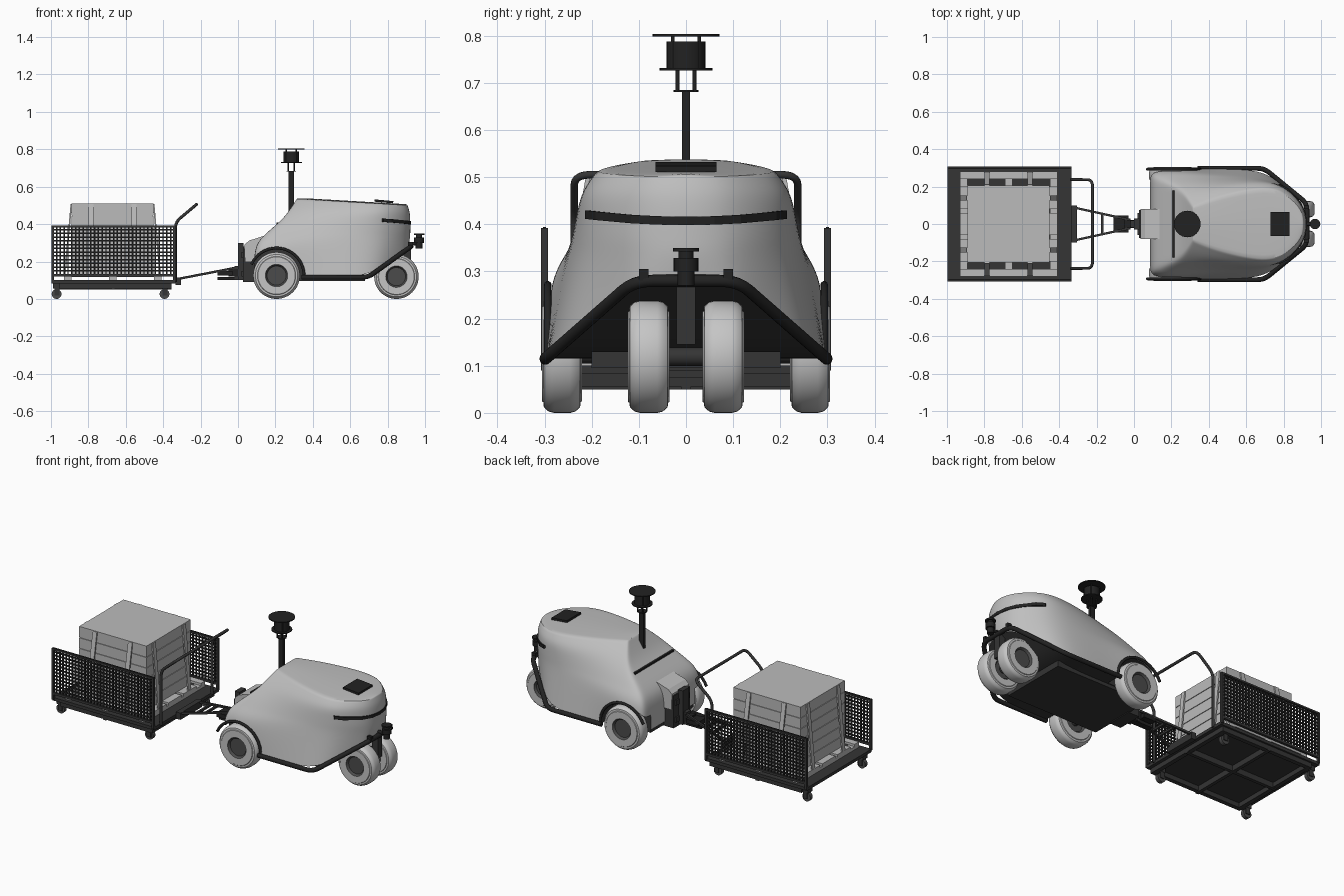
import bpy, bmesh, math
from mathutils import Vector, Matrix

if "Cube" in bpy.data.objects:
    bpy.data.objects.remove(bpy.data.objects["Cube"])


def material(name, v):
    m = bpy.data.materials.new(name)
    m.diffuse_color = (v, v, v, 1)
    m.use_nodes = True
    m.node_tree.nodes["Principled BSDF"].inputs["Base Color"].default_value = m.diffuse_color
    return m


BODY = material("light grey paint", 0.52)
TYRE = material("pale grey rubber", 0.56)
CRATE = material("crate grey", 0.50)
DARK = material("dark grey metal", 0.035)
BLACK = material("black trim", 0.016)
HUB = material("hub grey", 0.07)


def finish(name, bm, *mats, angle=None):
    bmesh.ops.recalc_face_normals(bm, faces=bm.faces)
    me = bpy.data.meshes.new(name)
    bm.to_mesh(me)
    bm.free()
    ob = bpy.data.objects.new(name, me)
    bpy.context.collection.objects.link(ob)
    for m in mats:
        me.materials.append(m)
    if angle:
        smooth(ob, angle)
    return ob


def activate(ob):
    bpy.ops.object.select_all(action='DESELECT')
    ob.select_set(True)
    bpy.context.view_layer.objects.active = ob


def smooth(ob, angle):
    activate(ob)
    bpy.ops.object.shade_smooth_by_angle(angle=math.radians(angle))


def boxes(name, mat, *bounds):
    """One mesh made of boxes given as (x0, x1, y0, y1, z0, z1)."""
    bm = bmesh.new()
    for x0, x1, y0, y1, z0, z1 in bounds:
        mx = Matrix.Translation(((x0 + x1) / 2, (y0 + y1) / 2, (z0 + z1) / 2))
        bmesh.ops.create_cube(bm, size=1, matrix=mx @ Matrix.Diagonal((x1 - x0, y1 - y0, z1 - z0, 1)))
    return finish(name, bm, mat)


def bars(name, mat, w, t, *ends):
    """Flat bars of width w and thickness t between pairs of points."""
    bm = bmesh.new()
    for a, b in ends:
        a, b = Vector(a), Vector(b)
        mx = Matrix.Translation((a + b) / 2) @ (b - a).to_track_quat('Z', 'Y').to_matrix().to_4x4()
        bmesh.ops.create_cube(bm, size=1, matrix=mx @ Matrix.Diagonal((w, t, (b - a).length, 1)))
    return finish(name, bm, mat)


def rods(name, mat, *specs, seg=24):
    """Cylinders given as (start, end, radius)."""
    bm = bmesh.new()
    for a, b, r in specs:
        a, b = Vector(a), Vector(b)
        mx = Matrix.Translation((a + b) / 2) @ (b - a).to_track_quat('Z', 'Y').to_matrix().to_4x4()
        bmesh.ops.create_cone(bm, cap_ends=True, segments=seg, radius1=r, radius2=r, depth=(b - a).length, matrix=mx)
    return finish(name, bm, mat, angle=40)


def tube(name, mat, pts, r, bend=0.0):
    pts = [Vector(p) for p in pts]
    path = [pts[0]]
    for p, q, n in zip(pts, pts[1:], pts[2:]):
        if not bend:
            path.append(q)
            continue
        a, b = q + (p - q).normalized() * bend, q + (n - q).normalized() * bend
        path += [a * (1 - t) ** 2 + q * 2 * t * (1 - t) + b * t * t for t in (0, .2, .4, .6, .8, 1)]
    path.append(pts[-1])
    cu = bpy.data.curves.new(name, 'CURVE')
    cu.dimensions = '3D'
    cu.bevel_depth, cu.bevel_resolution, cu.use_fill_caps = r, 3, True
    sp = cu.splines.new('POLY')
    sp.points.add(len(path) - 1)
    for pt, co in zip(sp.points, path):
        pt.co = (*co, 1)
    ob = bpy.data.objects.new(name, cu)
    bpy.context.collection.objects.link(ob)
    cu.materials.append(mat)
    activate(ob)
    bpy.ops.object.convert(target='MESH')
    smooth(bpy.context.object, 50)


def wheel(name, x, y, r, width):
    h, hub = width / 2, r * 0.48
    half = [(0, h - .012), (hub * .85, h - .012), (hub, h), (r * .8, h), (r * .82, h - .003),
            (r - .012, h - .004), (r - .003, h - .014), (r, h - .026)]
    prof = half + [(a, -b) for a, b in reversed(half)]
    bm = bmesh.new()
    vs = [bm.verts.new((x + a, y + b, r)) for a, b in prof]
    es = [bm.edges.new(e) for e in zip(vs, vs[1:])]
    bmesh.ops.spin(bm, geom=vs + es, cent=(x, y, r), axis=(0, 1, 0), angle=math.tau, steps=48, use_merge=True)
    bmesh.ops.remove_doubles(bm, verts=bm.verts, dist=1e-5)
    for f in bm.faces:
        c = f.calc_center_median()
        f.material_index = int(math.hypot(c.x - x, c.z - r) < hub)
    finish(name, bm, TYRE, HUB, angle=30)


# Body shell: half outlines (x, y) from rear centre to nose, with rear and nose heights
LEVELS = [
    (.115, .28, [(.085, 0), (.085, .285), (.20, .297), (.40, .295), (.69, .295), (.80, .20), (.875, .125), (.905, .08), (.915, 0)]),
    (.275, .335, [(.085, 0), (.085, .28), (.20, .30), (.40, .268), (.69, .252), (.81, .195), (.885, .12), (.915, .065), (.924, 0)]),
    (.335, .37, [(.13, 0), (.13, .245), (.22, .252), (.40, .247), (.70, .247), (.815, .193), (.89, .12), (.916, .062), (.924, 0)]),
    (.42, .42, [(.235, 0), (.235, .20), (.29, .205), (.42, .222), (.70, .243), (.82, .19), (.89, .115), (.916, .06), (.924, 0)]),
    (.485, .465, [(.28, 0), (.28, .15), (.31, .155), (.43, .195), (.71, .236), (.82, .187), (.89, .112), (.914, .058), (.921, 0)]),
    (.548, .50, [(.315, 0), (.315, .09), (.335, .098), (.45, .145), (.71, .205), (.815, .16), (.88, .098), (.902, .05), (.908, 0)]),
]


def body_shell():
    bm = bmesh.new()
    crease = bm.edges.layers.float.new('crease_edge')
    rings, n = [], 10
    for k, (zr, zn, pts) in enumerate(LEVELS):
        pts = [pts[0], (pts[1][0], pts[1][1] * .8)] + pts[1:]

        def z_at(x):
            if k == 0:
                return .115 + max(0, x - .69) * .75
            return zr + (zn - zr) * (x - .1) / .82
        half = [(x, y, z_at(x)) for x, y in pts]
        full = half + [(x, -y, z) for x, y, z in reversed(half[1:-1])]
        rings.append([bm.verts.new(p) for p in full])
    m = len(rings[0])
    for a, b in zip(rings, rings[1:]):
        for i in range(m):
            bm.faces.new((a[i], a[(i + 1) % m], b[(i + 1) % m], b[i]))
    # roof crown and dark floor, both split along the centre line
    for ring, mat, lift in ((rings[0], 1, 0), (rings[-1], 0, .008)):
        mid = {i: bm.verts.new((ring[i].co.x, 0, ring[i].co.z + lift)) for i in range(3, n - 1)}
        for s in (1, -1):
            r = [ring[s * i % m] for i in range(n)]
            fs = [bm.faces.new((r[0], r[1], r[2], r[3], mid[3])), bm.faces.new((r[8], r[9], mid[8]))]
            fs += [bm.faces.new((r[i], r[i + 1], mid[i + 1], mid[i])) for i in range(3, 8)]
            for f in fs:
                f.material_index = mat
        for i in range(m):
            bm.edges.get((ring[i], ring[(i + 1) % m]))[crease] = 1 if mat else .7
    ob = finish("body_shell", bm, BODY, DARK)
    sub = ob.modifiers.new("round", 'SUBSURF')
    sub.levels = sub.render_levels = 3
    # wheel arch cutters
    cut = bmesh.new()
    for s in (1, -1):
        mx = Matrix.Translation((.206, s * .30, .125)) @ Matrix.Rotation(math.pi / 2, 4, 'X')
        bmesh.ops.create_cone(cut, cap_ends=True, segments=48, radius1=.143, radius2=.143, depth=.19, matrix=mx)
    for f in cut.faces:
        f.material_index = 1
    cutter = finish("arch_cutter", cut, BODY, DARK)
    cutter.hide_render = True
    mod = ob.modifiers.new("arches", 'BOOLEAN')
    mod.operation, mod.solver, mod.object = 'DIFFERENCE', 'EXACT', cutter
    activate(ob)
    for name in ("round", "arches"):
        bpy.ops.object.modifier_apply(modifier=name)
    bpy.data.objects.remove(cutter)
    smooth(ob, 28)


body_shell()

# Nose light strip, following the outline at its height
bm = bmesh.new()
nose = [(.775, .212)] + LEVELS[3][2][5:]
nose = nose + [(x, -y) for x, y in reversed(nose[:-1])]
rows = []
for x, y in nose:
    z = .407 + .012 * (abs(y) / .2) ** 2
    rows.append([bm.verts.new(p) for p in ((x + .002, y * 1.01, z - .009), (x + .002, y * 1.01, z + .009),
                                           (x - .03, y * .9, z + .009), (x - .03, y * .9, z - .009))])
for a, b in zip(rows, rows[1:]):
    for i in range(4):
        bm.faces.new((a[i], a[(i + 1) % 4], b[(i + 1) % 4], b[i]))
bm.faces.new(rows[0])
bm.faces.new(rows[-1])
finish("nose_strip", bm, BLACK)

# Roof panel, rear strip, bumper, chassis
bars("roof_panel", BLACK, .13, .012, ((.73, 0, .526), (.83, 0, .517)))
boxes("rear_strip", BLACK, (.205, .222, -.18, .18, .385, .408))
tube("bumper", BLACK, [(.34, -.298, .115), (.695, -.298, .115), (.925, -.11, .28), (.925, .11, .28),
                       (.695, .298, .115), (.34, .298, .115)], .013, .04)
boxes("bumper_clips", BLACK, *[(.91, .935, y - .01, y + .01, .28, .305) for y in (-.09, .09)])
boxes("chassis", DARK, (.09, .68, -.2, .2, .095, .13))
for s, side in ((1, "left"), (-1, "right")):
    arc = [(.206 + .147 * math.cos(math.radians(a)), s * .293, .125 + .147 * math.sin(math.radians(a))) for a in range(-4, 166, 10)]
    tube("arch_trim_" + side, BLACK, arc, .008)
    wheel("rear_wheel_" + side, .206, s * .263, .125, .085)
    wheel("front_wheel_" + side, .847, s * .079, .119, .088)
rods("axles", DARK, ((.206, -.24, .125), (.206, .24, .125), .02), ((.847, -.11, .119), (.847, .11, .119), .02))
boxes("front_post", DARK, (.885, .925, -.02, .02, .145, .29))

# Nose sensor
rods("nose_sensor", BLACK, ((.968, 0, .27), (.968, 0, .30), .018), ((.968, 0, .30), (.968, 0, .328), .026),
     ((.968, 0, .328), (.968, 0, .344), .016), ((.968, 0, .342), (.968, 0, .350), .028),
     ((.91, 0, .295), (.968, 0, .295), .01))

# Mast with drum sensor
boxes("mast", BLACK, (.27, .30, -.009, .009, .40, .685))
rods("mast_sensor", BLACK, ((.285, 0, .68), (.285, 0, .685), .026), ((.285, 0, .726), (.285, 0, .731), .056),
     ((.285, 0, .731), (.285, 0, .787), .041), ((.285, 0, .798), (.285, 0, .803), .071),
     *[((.285 + dx, dy, .68), (.285 + dx, dy, .73), .004) for dx in (-.016, .016) for dy in (-.018, .018)],
     *[((.285 + dx, dy, .73), (.285 + dx, dy, .80), .004) for dx in (-.026, .026) for dy in (-.028, .028)], seg=32)

# Rear hitch housing and coupling
bm = bmesh.new()
prof = [(.04, .20), (.035, .29), (.06, .312), (.24, .37), (.24, .20)]
f = bm.faces.new([bm.verts.new((x, -.08, z)) for x, z in prof])
ext = bmesh.ops.extrude_face_region(bm, geom=[f])['geom']
bmesh.ops.translate(bm, vec=(0, .16, 0), verts=[v for v in ext if isinstance(v, bmesh.types.BMVert)])
finish("hitch_housing", bm, BODY)
boxes("hitch_plate", DARK, (.028, .10, -.075, .075, .09, .28), (.0, .03, -.03, .03, .10, .30),
      (-.02, .025, -.02, .02, .105, .175), (.02, .03, -.06, .06, .22, .25), (.02, .03, -.06, .06, .12, .15))
boxes("coupling", BLACK, (-.11, .02, -.018, .018, .10, .118), (-.11, -.03, -.045, .045, .125, .15),
      (-.05, .01, -.022, .022, .12, .16))

# Drawbar
bars("drawbar", DARK, .012, .012, *[((-.33, s * .09, .105), (-.02, s * .022, .165)) for s in (1, -1)],
     *[((x, -w, z), (x, w, z)) for x, w, z in ((-.22, .066, .126), (-.17, .055, .136))])
boxes("drawbar_mount", DARK, (-.335, -.305, -.10, .10, .075, .115))

# Trailer deck and underframe
boxes("trailer_deck", DARK, (-.998, -.335, -.30, .30, .082, .10))
boxes("trailer_frame", DARK, (-.955, -.355, -.29, -.265, .055, .085), (-.955, -.355, .265, .29, .055, .085),
      (-.955, -.93, -.27, .27, .055, .085), (-.38, -.355, -.27, .27, .055, .085),
      (-.955, -.355, -.01, .01, .05, .085), (-.677, -.657, -.29, .29, .05, .085))
for i, x in enumerate((-.97, -.393)):
    for s in (1, -1):
        tag = f"{'rear' if i == 0 else 'front'}_{'left' if s > 0 else 'right'}"
        y = s * .255
        rods("caster_wheel_" + tag, HUB, ((x, y - .011, .026), (x, y + .011, .026), .026))
        boxes("caster_fork_" + tag, DARK, (x - .018, x + .022, y - .02, y + .02, .055, .083),
              (x - .010, x + .016, y - .018, y - .013, .018, .06), (x - .010, x + .016, y + .013, y + .018, .018, .06))

# Mesh side walls
for s, side in ((1, "left"), (-1, "right")):
    y = s * .30
    w, t = .0038, .003
    wires = [(x - w, x + w, y - t, y + t, .13, .39) for x in [-.99 + .65 * i / 32 for i in range(33)]]
    wires += [(-.99, -.34, y - t, y + t, z - w, z + w) for z in [.13 + .26 * i / 13 for i in range(14)]]
    boxes("mesh_wall_" + side, BLACK, *wires)
    boxes("wall_frame_" + side, DARK, (-.998, -.985, y - .007, y + .007, .09, .392), (-.348, -.335, y - .007, y + .007, .09, .392),
          (-.998, -.335, y - .007, y + .007, .382, .392), (-.998, -.335, y - .007, y + .007, .12, .134))
tube("push_handle", DARK, [(-.335, -.237, .09), (-.335, -.237, .41), (-.222, -.237, .505), (-.222, .237, .505),
                           (-.335, .237, .41), (-.335, .237, .09)], .008, .035)

# Pallet
boxes("pallet", CRATE, *[(-.93, -.41, y - w, y + w, .118, .132) for y, w in ((-.26, .02), (-.14, .06), (0, .06), (.14, .06), (.26, .02))],
      *[(x - .02, x + .02, -.28, .28, .10, .118) for x in (-.91, -.67, -.43)])

# Planked crate with slanted straps
step = (.51 - .132) / 6
boxes("crate", CRATE, (-.886, -.456, -.202, .202, .132, .508),
      *[(-.89, -.452, -.206, .206, .132 + step * i, .132 + step * (i + 1) - (.004 if i < 5 else 0)) for i in range(6)])
straps = [((x, s * .207, .508), (x, s * .275, .132)) for x in (-.785, -.555) for s in (1, -1)]
straps += [((-.671 + s * .22, y, .508), (-.671 + s * .255, y, .132)) for y in (-.14, .14) for s in (1, -1)]
bars("crate_straps", CRATE, .027, .008, *straps)
